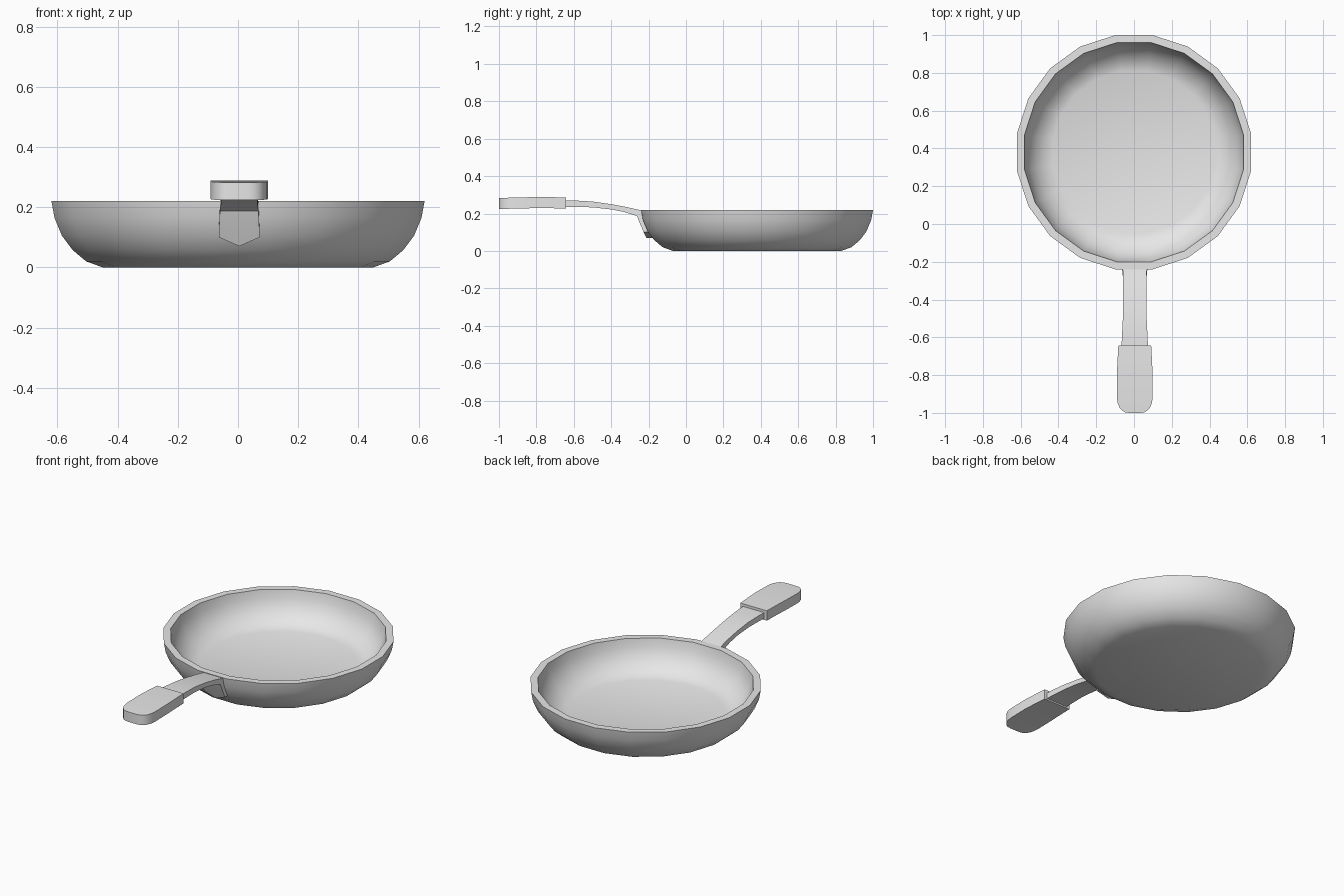
import bpy, bmesh, math

cube = bpy.data.objects.get("Cube")
if cube:
    bpy.data.objects.remove(cube, do_unlink=True)

metal = bpy.data.materials.new("plain_grey")
metal.use_nodes = True
grey = (0.8, 0.8, 0.8, 1)
metal.diffuse_color = grey
metal.node_tree.nodes["Principled BSDF"].inputs["Base Color"].default_value = grey


def finish(name, bm, angle):
    bmesh.ops.recalc_face_normals(bm, faces=bm.faces)
    mesh = bpy.data.meshes.new(name)
    bm.to_mesh(mesh)
    bm.free()
    mesh.materials.append(metal)
    obj = bpy.data.objects.new(name, mesh)
    bpy.context.collection.objects.link(obj)
    bpy.ops.object.select_all(action='DESELECT')
    obj.select_set(True)
    bpy.context.view_layer.objects.active = obj
    bpy.ops.object.shade_smooth_by_angle(angle=math.radians(angle))
    return obj


def skin(bm, rings):
    """Bridge closed rings of points and cap both ends."""
    loops = [[bm.verts.new(p) for p in ring] for ring in rings]
    n = len(loops[0])
    for a, b in zip(loops, loops[1:]):
        for i in range(n):
            j = (i + 1) % n
            bm.faces.new((a[i], a[j], b[j], b[i]))
    bm.faces.new(loops[0])
    bm.faces.new(loops[-1])


def bar(name, sections, tip=(0, 0)):
    """Loft of (upper y, upper z, lower y, lower z, half width); tip moves the last centre points."""
    rings = []
    for k, (yu, zu, yl, zl, w) in enumerate(sections):
        dy, dz = tip if k == len(sections) - 1 else (0, 0)
        c = 0.004
        rings.append([(c - w, yu, zu), (c, yu + dy, zu + dz), (c + w, yu, zu),
                      (c + w, yl, zl), (c, yl + dy, zl + dz), (c - w, yl, zl)])
    bm = bmesh.new()
    skin(bm, rings)
    return finish(name, bm, 35)


# Pan bowl: outer wall up, over the flat rim, down the inner wall to the floor
SIDES, CENTRE_Y = 20, 0.38
profile = [(0.45, 0), (0.505, 0.02), (0.55, 0.058), (0.585, 0.105), (0.61, 0.165), (0.62, 0.22),
           (0.58, 0.22), (0.571, 0.172), (0.548, 0.122), (0.516, 0.084), (0.475, 0.054), (0.43, 0.04)]
rings = []
for r, z in profile:
    r /= math.cos(math.pi / SIDES)
    angles = [math.tau * (i + 0.5) / SIDES for i in range(SIDES)]
    rings.append([(r * math.cos(a), CENTRE_Y + r * math.sin(a), z) for a in angles])
bm = bmesh.new()
skin(bm, rings)
finish("pan_bowl", bm, 40)

# Curved arm that bends down into a pointed bracket on the bowl
bar("handle_arm", [
    (-0.67, 0.27, -0.67, 0.235, 0.071),
    (-0.60, 0.27, -0.60, 0.236, 0.068),
    (-0.50, 0.264, -0.50, 0.233, 0.063),
    (-0.40, 0.25, -0.40, 0.222, 0.061),
    (-0.32, 0.235, -0.33, 0.208, 0.061),
    (-0.23, 0.215, -0.262, 0.187, 0.064),
    (-0.21, 0.17, -0.248, 0.15, 0.066),
    (-0.185, 0.10, -0.226, 0.10, 0.068),
], tip=(0.014, -0.03))

# Thicker grip with a rounded end
grip_outline = [(-0.642, 0.087), (-0.72, 0.091), (-0.80, 0.095), (-0.92, 0.095), (-0.95, 0.09),
                (-0.973, 0.08), (-0.988, 0.067), (-0.997, 0.05), (-1.0, 0.03)]
grip = []
for y, w in grip_outline:
    rise = 0.006 * (1 - ((y + 0.78) / 0.22) ** 2)
    grip.append((y, 0.282 + rise, y, 0.223 + rise, w))
bar("handle_grip", grip)
